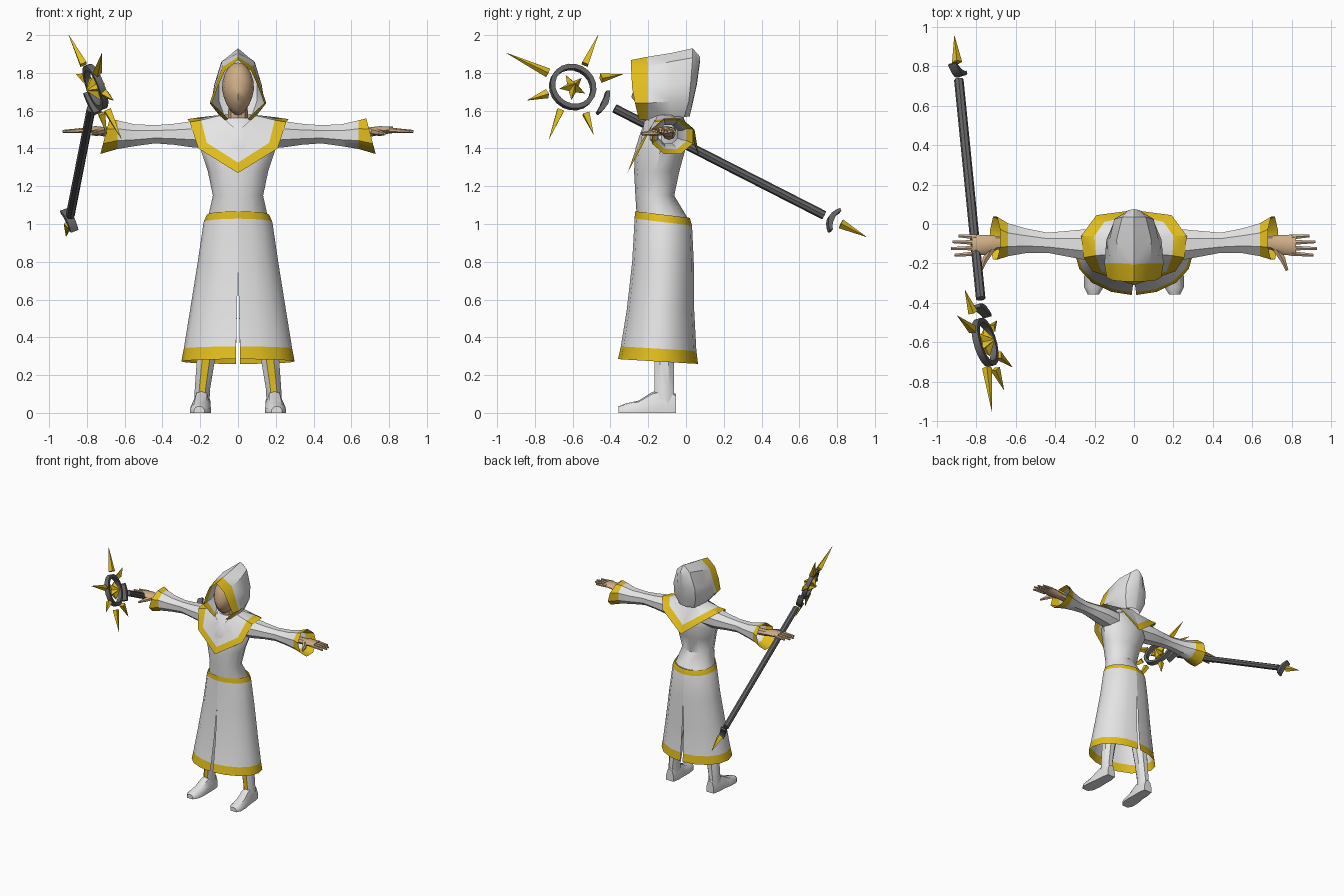
import bpy, bmesh, math
from mathutils import Vector, Matrix

if "Cube" in bpy.data.objects:
    bpy.data.objects.remove(bpy.data.objects["Cube"])


def material(name, rgb):
    m = bpy.data.materials.new(name)
    m.diffuse_color = (*rgb, 1)
    m.use_nodes = True
    m.node_tree.nodes["Principled BSDF"].inputs["Base Color"].default_value = m.diffuse_color
    return m


WHITE = material("white cloth", (0.78, 0.78, 0.78))
GOLD = material("gold trim", (0.75, 0.51, 0.012))
SKIN = material("skin", (0.62, 0.42, 0.24))
GREY = material("dark metal", (0.13, 0.13, 0.13))


def finish(bm, name, mats, mirror=False, angle=40):
    """Turn a bmesh into a named object, smooth except at sharp edges."""
    bmesh.ops.recalc_face_normals(bm, faces=bm.faces)
    for f in bm.faces:
        f.smooth = True
    for e in bm.edges:
        e.smooth = len(e.link_faces) == 2 and e.calc_face_angle(0) < math.radians(angle)
    me = bpy.data.meshes.new(name)
    bm.to_mesh(me)
    bm.free()
    for m in mats:
        me.materials.append(m)
    ob = bpy.data.objects.new(name, me)
    bpy.context.collection.objects.link(ob)
    if mirror:
        mod = ob.modifiers.new("Mirror", 'MIRROR')
        mod.merge_threshold = 0.001
    return ob


def loft(bm, rings, closed=True, caps=(False, False), mat=lambda i, j: 0):
    """Skin a list of point rings; mat picks the material per band and side."""
    vs = [[bm.verts.new(p) for p in r] for r in rings]
    n = len(rings[0])
    for i in range(len(vs) - 1):
        for j in range(n if closed else n - 1):
            k = (j + 1) % n
            f = bm.faces.new((vs[i][j], vs[i][k], vs[i + 1][k], vs[i + 1][j]))
            f.material_index = mat(i, j)
    for flag, r in zip(caps, (vs[0], vs[-1])):
        if flag:
            bm.faces.new(r)


def rod(bm, a, b, r1, r2, n=6):
    """Tapered rod or spike from a to b."""
    a, b = Vector(a), Vector(b)
    q = (b - a).to_track_quat('Z', 'Y').to_matrix().to_4x4()
    bmesh.ops.create_cone(bm, cap_ends=True, segments=n, radius1=r1, radius2=r2,
                          depth=(b - a).length, matrix=Matrix.Translation((a + b) / 2) @ q)


def oval(z, cx, cy, rx, ry, n=12, shear=0.0, start=-math.pi / 2, turn=2 * math.pi, count=None):
    pts = []
    for i in range(count or n):
        a = start + turn * i / n
        y = ry * math.sin(a)
        pts.append((cx + rx * math.cos(a), cy + y, z + shear * y))
    return pts


# Torso of the robe
bm = bmesh.new()
loft(bm, [oval(*s) for s in [(1.03, 0, -.125, .16, .135), (1.15, 0, -.165, .133, .103),
                             (1.28, 0, -.155, .16, .12), (1.40, 0, -.135, .2, .133),
                             (1.50, 0, -.125, .19, .11), (1.56, 0, -.12, .09, .07)]],
     caps=(False, True))
finish(bm, "robe_torso", [WHITE])

# Skirt: mirrored half with belt, hem and slits at front and back
bm = bmesh.new()
rings = []
for z, cy, rx, ry, sh in [(1.05, -.125, .165, .145, -.12), (1.01, -.12, .182, .152, -.12),
                          (.8, -.122, .213, .163, 0), (.55, -.135, .253, .178, 0),
                          (.34, -.145, .287, .2, -.06), (.272, -.148, .3, .212, -.06)]:
    r = oval(z, 0, cy, rx, ry, 8, sh, -math.pi / 2, math.pi, 9)
    gap = max(0, (.8 - z) * .022)
    for k in (0, -1):
        r[k] = (gap, r[k][1], r[k][2])
    rings.append(r)
loft(bm, rings, closed=False, mat=lambda i, j: int(i in (0, 4)))
finish(bm, "robe_skirt", [WHITE, GOLD], mirror=True)

# Shoulder cape with gold border
bm = bmesh.new()
loft(bm, [
    [(0, -.235, 1.49), (.06, -.22, 1.545), (.07, -.15, 1.58), (.07, -.08, 1.58),
     (.06, -.04, 1.58), (0, -.02, 1.58)],
    [(0, -.29, 1.325), (.165, -.24, 1.43), (.195, -.16, 1.55), (.2, -.06, 1.565),
     (.15, .01, 1.53), (0, .045, 1.42)],
    [(0, -.31, 1.27), (.21, -.24, 1.40), (.255, -.17, 1.54), (.268, -.06, 1.555),
     (.19, .045, 1.5), (0, .07, 1.35)]], closed=False, mat=lambda i, j: i)
finish(bm, "shoulder_cape", [WHITE, GOLD], mirror=True)

# Hood with gold front band and closed back
bm = bmesh.new()
loft(bm, [
    [(0, -.292, 1.868), (.07, -.29, 1.81), (.11, -.285, 1.72), (.138, -.27, 1.64), (.05, -.25, 1.555)],
    [(0, -.205, 1.885), (.083, -.2, 1.83), (.122, -.2, 1.72), (.15, -.2, 1.64), (.07, -.2, 1.55)],
    [(0, -.08, 1.905), (.088, -.08, 1.86), (.125, -.08, 1.74), (.14, -.08, 1.65), (.08, -.08, 1.55)],
    [(0, .035, 1.93), (.06, .035, 1.88), (.1, .025, 1.75), (.1, .015, 1.65), (.07, -.01, 1.565)],
    [(0, .075, 1.885), (.03, .07, 1.85), (.05, .055, 1.74), (.05, .035, 1.65), (.03, .015, 1.57)],
    [(0, .075, 1.885), (0, .073, 1.85), (0, .058, 1.74), (0, .038, 1.65), (0, .02, 1.57)]],
    closed=False, mat=lambda i, j: int(i == 0))
bmesh.ops.remove_doubles(bm, verts=bm.verts, dist=.0005)
finish(bm, "hood", [WHITE, GOLD], mirror=True)

# Head: oval with narrowed chin and a nose ridge
bm = bmesh.new()
bmesh.ops.create_uvsphere(bm, u_segments=12, v_segments=10, radius=1)
for v in bm.verts:
    x, y, z = v.co
    narrow = 1 + min(0, z) * .22
    nose = -.02 if abs(x) < .05 and y < 0 and -.4 < z < -.2 else 0
    v.co = (x * .085 * narrow, -.175 + y * .1 + nose, 1.715 + z * .14)
rod(bm, (0, -.13, 1.5), (0, -.14, 1.65), .055, .05, 8)
finish(bm, "head", [SKIN])

# Sleeves with flared, slanted gold cuffs
bm = bmesh.new()
rings = []
for x, y, z, ry, rz, slant in [(.12, -.115, 1.475, .085, .085, 0), (.24, -.105, 1.475, .085, .075, 0),
                               (.34, -.1, 1.475, .07, .06, 0), (.44, -.095, 1.475, .055, .052, 0),
                               (.55, -.085, 1.47, .068, .063, 0), (.638, -.08, 1.473, .09, .082, 0),
                               (.704, -.072, 1.465, .118, .102, .027)]:
    rings.append([(x - slant * math.sin(a), y + ry * math.cos(a), z + rz * math.sin(a))
                  for a in (k * math.pi / 4 + math.pi / 8 for k in range(8))])
loft(bm, rings, mat=lambda i, j: int(i == 5))
finish(bm, "sleeve", [WHITE, GOLD], mirror=True)

# Hands: wrist and palm, four fingers and a thumb
bm = bmesh.new()
loft(bm, [[(x, y + ry * math.cos(a), z + rz * math.sin(a))
           for a in (k * math.pi / 4 for k in range(8))]
          for x, y, z, ry, rz in [(.5, -.09, 1.475, .035, .03), (.69, -.095, 1.485, .034, .026),
                                  (.75, -.105, 1.495, .05, .023), (.82, -.108, 1.498, .054, .017)]],
     caps=(True, True))
for y0, y1, tip in [(-.066, -.06, .89), (-.094, -.09, .92), (-.122, -.124, .928), (-.15, -.158, .91)]:
    rod(bm, (.8, y0, 1.497), (tip, y1, 1.49), .014, .008)
rod(bm, (.72, -.125, 1.49), (.755, -.18, 1.482), .02, .017)
rod(bm, (.752, -.175, 1.482), (.776, -.235, 1.478), .016, .008)
finish(bm, "hand", [SKIN], mirror=True)

# Legs with a gold stripe on the front face
bm = bmesh.new()
loft(bm, [oval(z, cx, -.115, rx, ry, 8, 0, -math.pi / 2 - math.pi / 8)
          for z, cx, rx, ry in [(.8, .12, .08, .085), (.5, .14, .068, .07), (.28, .17, .052, .057),
                                (.13, .188, .044, .055), (.05, .192, .044, .058)]],
     mat=lambda i, j: int(j == 0 and i > 0), caps=(True, True))
finish(bm, "boot_leg", [WHITE, GOLD], mirror=True)

# Feet: domed sections from heel to toe
bm = bmesh.new()
loft(bm, [[(cx + w * px, y, h * pz) for px, pz in
           [(-1, 0), (-1, .45), (-.6, .9), (0, 1), (.6, .9), (1, .45), (1, 0)]]
          for y, cx, w, h in [(-.053, .19, .035, .1), (-.11, .19, .045, .13), (-.18, .193, .047, .11),
                              (-.25, .198, .054, .065), (-.32, .203, .05, .05), (-.357, .206, .028, .035)]],
     caps=(True, True))
finish(bm, "boot_foot", [WHITE], mirror=True)

# Staff frame: D runs down the shaft, N is the normal of the ornament plane
C = Vector((-.755, -.6, 1.725))
D = Vector((-.1, 1, -.51)).normalized()
N = Vector((1, .29, .37)).normalized()
U = N.cross(D)


def arc(bm, center, radius, a0, a1, thick, width, segs, taper):
    """Bar of rectangular section bent in the ornament plane."""
    rings = []
    for i in range(segs + 1):
        a = a0 + (a1 - a0) * i / segs
        t = thick * (1 - taper * abs(2 * i / segs - 1))
        out = D * math.cos(a) + U * math.sin(a)
        rings.append([center + out * (radius + s * t) + N * (w * width)
                      for s, w in ((-1, -1), (1, -1), (1, 1), (-1, 1))])
    whole = a1 - a0 > 6
    loft(bm, rings, caps=(not whole, not whole))
    if whole:
        bmesh.ops.remove_doubles(bm, verts=bm.verts, dist=.0005)


# Shaft, ring and the two crescents
bm = bmesh.new()
rod(bm, C + D * .25, C + D * 1.5, .024, .024, 8)
finish(bm, "staff_shaft", [GREY])
bm = bmesh.new()
arc(bm, C, .113, 0, 2 * math.pi, .013, .017, 20, 0)
finish(bm, "staff_ring", [GREY])
bm = bmesh.new()
arc(bm, C, .19, -.36, .36, .017, .022, 6, .5)
finish(bm, "front_crescent", [GREY])
bm = bmesh.new()
arc(bm, C + D * 1.635, .095, math.pi - .75, math.pi + .75, .016, .022, 6, .5)
finish(bm, "rear_crescent", [GREY])

# Five-pointed star with raised centre on both sides
bm = bmesh.new()
apex = [bm.verts.new(C + N * s) for s in (.055, -.055)]
rim = []
for i in range(10):
    a = i * math.pi / 5
    rim.append(bm.verts.new(C + (D * math.cos(a) + U * math.sin(a)) * (.033 if i % 2 else .075)))
for i in range(10):
    for p in apex:
        bm.faces.new((rim[i], rim[(i + 1) % 10], p))
finish(bm, "staff_star", [GOLD], angle=10)


def on_plane(y, z):
    return (C.x - .29 * (y - C.y) - .37 * (z - C.z), y, z)


# Rays around the ring and the spike at the foot of the staff
bm = bmesh.new()
for y0, z0, y1, z1 in [(-.73, 1.8, -.95, 1.905), (-.535, 1.845, -.465, 2.0), (-.45, 1.772, -.335, 1.793),
                       (-.53, 1.585, -.49, 1.475), (-.665, 1.6, -.725, 1.45), (-.735, 1.69, -.84, 1.655)]:
    rod(bm, on_plane(y0, z0), on_plane(y1, z1), .025, .001, 4)
rod(bm, C + D * 1.6, C + D * 1.75, .026, .001, 4)
finish(bm, "staff_rays", [GOLD], angle=20)
